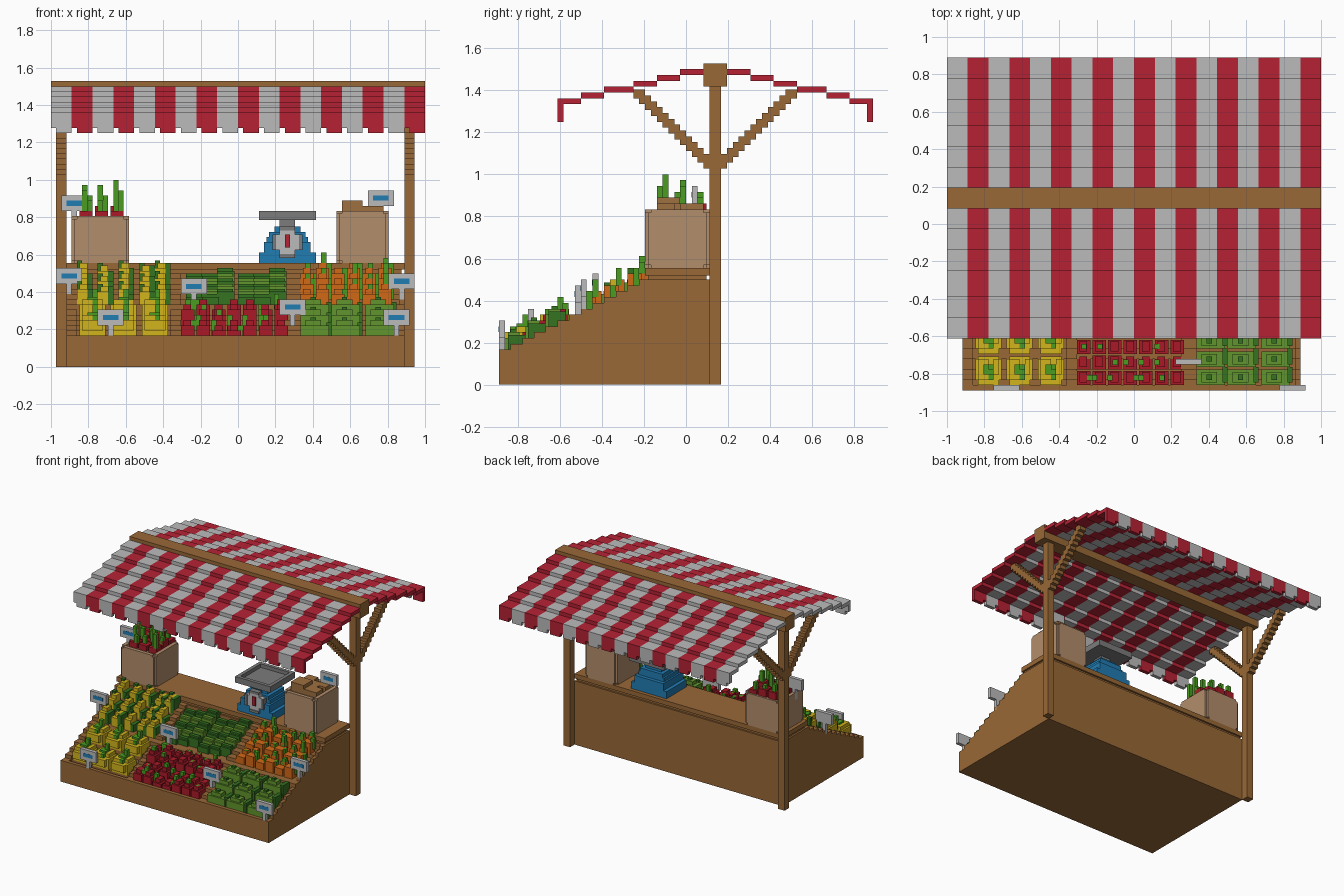
import bpy, bmesh, random
from mathutils import Matrix, Vector

if "Cube" in bpy.data.objects:
    bpy.data.objects.remove(bpy.data.objects["Cube"])

random.seed(4)
U = 1 / 36  # edge of one block; all sizes below are in blocks
COL = {
    "wood": (0.32, 0.14, 0.038), "red": (0.47, 0.016, 0.034), "tan": (0.45, 0.27, 0.15),
    "blue": (0.015, 0.2, 0.45), "yellow": (0.65, 0.46, 0.012), "leaf": (0.07, 0.34, 0.015),
    "dark_green": (0.035, 0.17, 0.015), "light_green": (0.12, 0.3, 0.025),
    "orange": (0.65, 0.14, 0.008), "beet": (0.4, 0.01, 0.02), "potato": (0.34, 0.16, 0.05),
    "metal": (0.2, 0.2, 0.2), "white": (0.5, 0.5, 0.5),
}
MATS = {}


def build(name, colour, boxes):
    """One object from boxes (x0, x1, y0, y1, z0, z1)."""
    bm = bmesh.new()
    for x0, x1, y0, y1, z0, z1 in boxes:
        mid = Vector((x0 + x1, y0 + y1, z0 + z1)) * U / 2
        size = Matrix.Diagonal(((x1 - x0) * U, (y1 - y0) * U, (z1 - z0) * U, 1))
        bmesh.ops.create_cube(bm, size=1, matrix=Matrix.Translation(mid) @ size)
    me = bpy.data.meshes.new(name)
    bm.to_mesh(me)
    bm.free()
    if colour not in MATS:
        MATS[colour] = bpy.data.materials.new(colour)
        MATS[colour].diffuse_color = (*COL[colour], 1)
    me.materials.append(MATS[colour])
    ob = bpy.data.objects.new(name, me)
    bpy.context.collection.objects.link(ob)


def height(y):
    """Top of the stepped display at depth y."""
    return 6 + (int(y) + 32) // 2


def slope(x0, x1, drop=0):
    return [(x0, x1, -32 + 2 * k, -7, (5 + k if k else 0) - (drop if k else 0), 6 + k - drop)
            for k in range(13)]


# stepped display with side panels, dividers and rims
build("display_base", "wood", slope(-32, 31.5, 1))
build("display_panels", "wood", slope(-33, -31) + slope(31, 32) + slope(-13, -11) + slope(9, 12))
build("display_rims", "wood", [(-33, 32, -32, -31, 0, 6), (-31, 31, -20, -18, 8, 12)])

# counter with a groove below its top
build("counter", "wood", [(-33, 32, -7, 4, 0, 18), (-32.5, 31.5, -6.5, 3.5, 18, 19),
                          (-33, 32, -7, 4, 18.7, 20)])

# posts, ridge beam and stepped braces
for side, x in (("left", -35), ("right", 32)):
    build(side + "_post", "wood", [(x, x + 2, 4, 6, 0, 51)])
    front = [(x, x + 2, 3 - k, 5 - k, 37 + k, 38.5 + k) for k in range(13)]
    build(side + "_braces", "wood",
          front + [(a, b, 10 - d, 10 - c, e, f) for a, b, c, d, e, f in front])
build("ridge_beam", "wood", [(-36, 36, 3, 7, 51, 55)])

# striped awning: stepped cloth plus notched valance, mirrored about the ridge
edges = [-22, -18, -14, -9, -5, -1, 3]
for name, first, colour in (("white", 0, "white"), ("red", 1, "red")):
    cloth = []
    for i in range(first, 18, 2):
        x = -36 + 4 * i
        half = [(x, x + 4, a, b, 48 + k, 49 + k)
                for k, (a, b) in enumerate(zip(edges, edges[1:]))]
        half += [(x, x + 4, -22, -21, 46, 48), (x + 1, x + 4, -22, -21, 45, 46)]
        cloth += half + [(a, b, 10 - d, 10 - c, e, f) for a, b, c, d, e, f in half]
    build(name + "_awning_stripes", colour, cloth)


# crates on the counter, with trimmed corners
def crate(name, x0, x1, z1):
    build(name, "tan", [(x0 + .5, x1 - .5, -6.5, 3.5, 20, z1 - 1),
                        (x0, x1, -6.5, 3.5, 20.5, z1 - .5), (x0 + .5, x1 - .5, -7, 4, 20.5, z1 - .5),
                        (x0 + 1, x1 - 1, -7, -6, 20, z1), (x0 + 1, x1 - 1, 3, 4, 20, z1),
                        (x0, x0 + 1, -6, 3, 20, z1), (x1 - 1, x1, -6, 3, 20, z1)])


crate("left_crate", -32, -21, 29)
crate("right_crate", 19, 29, 30)
beets, leaves = [], []
for x in (-30, -27, -24):
    for y in (-5, -2, 1):
        beets.append((x - .5, x + 2, y, y + 2.5, 28, 30 + random.randint(0, 1)))
        h = random.randint(32, 36)
        leaves += [(x, x + 1, y + 1, y + 2, 29, h), (x + 1, x + 2, y, y + 1, 30, h - 2)]
build("beets", "beet", beets)
build("beet_leaves", "leaf", leaves)
build("potatoes", "potato", [(20, 24, -5, -1, 29, 32), (24, 28, -5, -2, 29, 31),
                             (25, 28, -1, 3, 29, 31), (20, 23, 0, 3, 29, 31), (22, 26, -2, 1, 29, 31)])

# weighing scale
build("scale_body", "blue", [(4, 15, -6, 3, 20, 22), (5, 14, -6, 3, 22, 24),
                             (5.5, 13.5, -5, 2, 24, 25), (6, 13, -5, 2, 25, 26), (7, 12, -4, 1, 26, 27)])
build("scale_dial", "white", [(7, 12, -6.3, -5, 22.5, 25.5), (8, 11, -6.3, -5, 21.5, 26.5)])
build("scale_dial_rim", "metal", [(8, 11, -6.5, -5, z, z + .7) for z in (21, 26.3)] +
      [(x, x + .7, -6.5, -5, 22.5, 25.5) for x in (6.6, 11.7)])
build("scale_needle", "red", [(9, 10, -6.6, -6, 23, 25.5)])
build("scale_tray", "metal", [(8, 11, -3, 0, 27, 28.5), (4, 15, -7, 4, 28.3, 29),
                              (4, 15, -7, -6, 29, 30), (4, 15, 3, 4, 29, 30),
                              (4, 5, -6, 3, 29, 30), (14, 15, -6, 3, 29, 30)])

# yellow peppers, front left
fruit, stems = [], []
for x in (-31, -25, -19):
    for y in (-31, -25):
        z = height(y + 3)
        fruit += [(x + .5, x + 5.5, y + 1, y + 5, z - 2, z + 1), (x + 1, x + 5, y, y + 5.5, z - 1, z + 1),
                  (x + 1, x + 3, y + 1, y + 5, z, z + 2), (x + 4, x + 5, y + 2, y + 5, z, z + 2)]
        stems += [(x + 2, x + 4, y + 2, y + 4, z + 1, z + 2.5), (x + 3, x + 4, y + 3, y + 4, z + 2, z + 4),
                  (x + 3, x + 4, y + 1, y + 2, z, z + 2)]
build("yellow_peppers", "yellow", fruit)
build("pepper_stems", "leaf", stems)

# corn, back left
fruit, stems = [], []
for i, x in enumerate((-31, -27, -23, -19, -16)):
    for y in (-18, -14, -10):
        z = height(y) - i % 2 * .5
        fruit += [(x, x + 2, y, y + 3, z - 1, z + 2), (x + .5, x + 2, y + 1, y + 3, z + 2, z + 3)]
        stems += [(x + 2, x + 3, y, y + 3, z - 1, z + 1 + random.randint(0, 2)),
                  (x, x + 1, y + 2, y + 3, z, z + 3.5)]
build("corn", "yellow", fruit)
build("corn_husks", "dark_green", stems)

# radishes, front middle
fruit, stems = [], []
for x in range(-11, 8, 3):
    for y in (-31, -28, -25, -22):
        z = height(y + 1) + random.randint(0, 1)
        w = 3 if y < -22 else 2
        fruit += [(x, x + 2.6, y, y + w - .3, z - 3, z), (x + .5, x + 2, y + .5, y + w - .5, z, z + 1)]
        if random.random() < .75:
            a = random.randint(0, 2)
            stems.append((x + a - .1, x + a + .9, y + .9, y + 1.9, z - 1, z + random.randint(1, 2)))
build("radishes", "beet", fruit)
build("radish_leaves", "leaf", stems)

# cucumbers lying askew, back middle
for n, colour in enumerate(("dark_green", "light_green")):
    rows = []
    for j in range(n, 5, 2):
        for x0 in (-10, 0):
            for s in range(3):
                y = -18 + 2 * j + s * .7
                z = height(y)
                x = x0 + 3 * s
                rows += [(x, x + 3.3, y, y + 2, z - 2, z + .5), (x, x + 3, y + .5, y + 1.5, z, z + 1)]
    build("cucumbers_" + colour, colour, rows)

# green squash, front right
fruit, stems = [], []
for x in (12, 18, 24.5):
    for y in (-31, -27.5, -24):
        z = height(y + 2)
        fruit += [(x, x + 5.5, y, y + 3, z - 2, z + 1), (x + 1, x + 4, y + .5, y + 2.5, z + 1, z + 2)]
        stems += [(x + 2, x + 3, y + 1, y + 2, z + 1, z + 2.5), (x + 5, x + 6, y + .5, y + 3.5, z - 2, z + 1.5)]
build("green_squash", "light_green", fruit)
build("squash_stems", "dark_green", stems)

# carrots, back right
fruit, stems = [], []
for i, x in enumerate((12, 15, 18, 21, 24, 27)):
    for y in (-18, -14, -10):
        z = height(y) + i % 2
        fruit += [(x, x + 2.5, y, y + 2.5, z - 3, z + 1), (x + .5, x + 2, y + 2, y + 3.5, z - 1, z + 2)]
        stems += [(x + 1, x + 2, y + 2, y + 3, z + 1, z + random.randint(2, 4)),
                  (x + 2, x + 3, y + 1, y + 2, z - 1, z + random.randint(1, 2))]
build("carrots", "orange", fruit)
build("carrot_tops", "leaf", stems)

# price signs: centre x, front y, plate bottom z
signs = [(-24.5, -32, 8), (30.5, -32, 8), (10.5, -27, 10), (-8.5, -19, 14), (-32.5, -16, 16),
         (31.5, -18, 15), (-31.5, -4, 30), (27.5, 1, 31)]
build("price_signs", "white", [b for x, y, z in signs for b in (
    (x - 2.5, x + 2.5, y, y + 1, z, z + 3), (x - .5, x + .5, y, y + 1, z - 3, z))])
build("price_sign_bars", "blue", [(x - 1.5, x + 1.5, y - .05, y + .5, z + 1, z + 2) for x, y, z in signs])

for m in bpy.data.materials:
    if m.users and not m.is_grease_pencil:
        m.use_nodes = True
        m.node_tree.nodes["Principled BSDF"].inputs["Base Color"].default_value = m.diffuse_color
